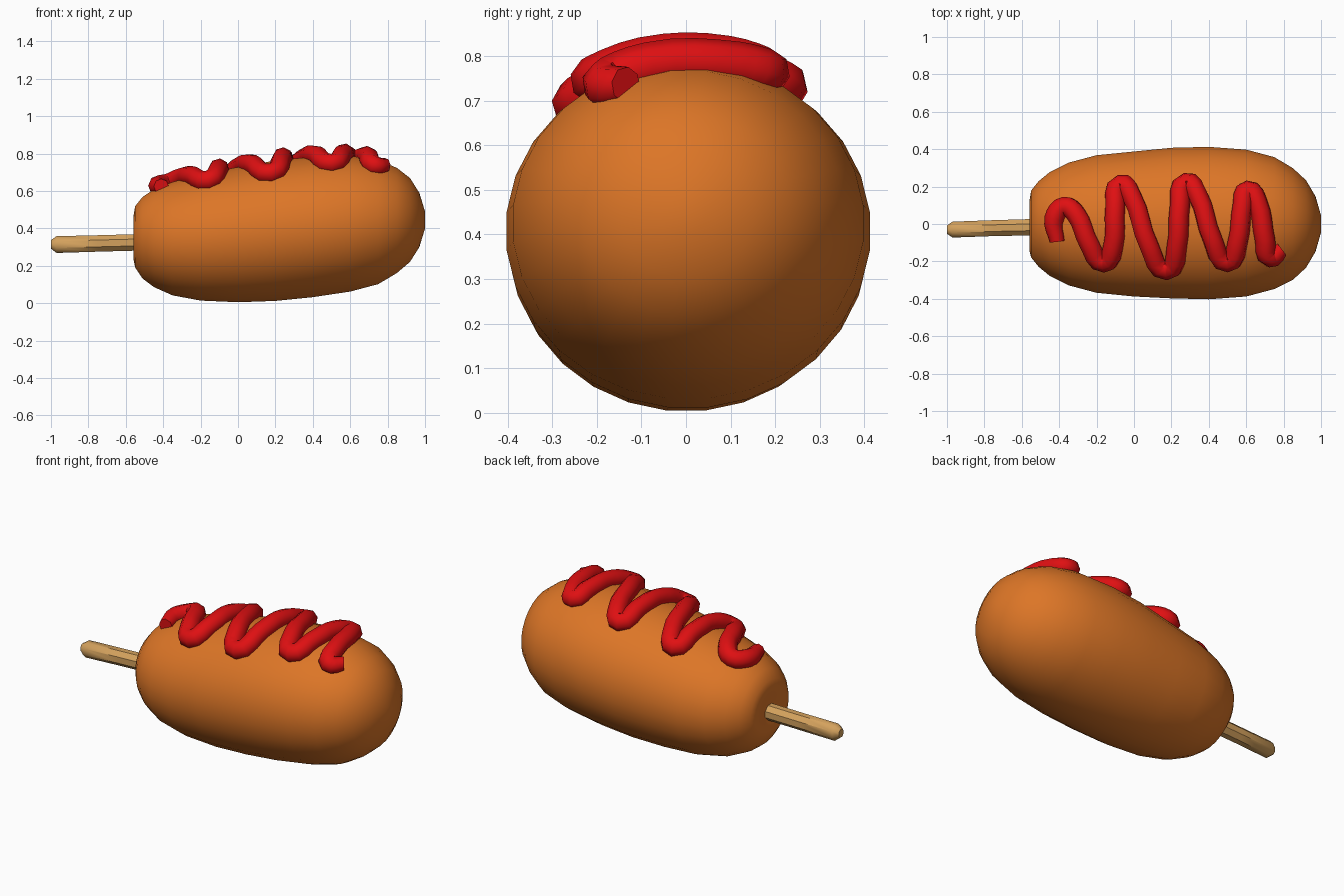
import bpy, bmesh, math
from mathutils import Vector

cube = bpy.data.objects.get("Cube")
if cube:
    bpy.data.objects.remove(cube, do_unlink=True)


def material(name, color):
    m = bpy.data.materials.new(name)
    m.use_nodes = True
    m.diffuse_color = (*color, 1)
    bsdf = next(n for n in m.node_tree.nodes if n.type == 'BSDF_PRINCIPLED')
    bsdf.inputs["Base Color"].default_value = (*color, 1)
    bsdf.inputs["Roughness"].default_value = 0.6
    return m


batter = material("golden batter", (0.72, 0.18, 0.02))
red = material("red sauce", (0.74, 0.005, 0.006))
wood = material("pale wood", (0.66, 0.36, 0.11))


def select(obj):
    bpy.ops.object.select_all(action='DESELECT')
    obj.select_set(True)
    bpy.context.view_layer.objects.active = obj


def loft(name, stations, sides, mat, angle):
    """Skin elliptical rings given as (x, bottom, top, half width, y centre)."""
    bm = bmesh.new()
    rings = []
    for x, low, high, half, yc in stations:
        ring = []
        for i in range(sides):
            a = math.tau * (i + 0.5) / sides
            ring.append(bm.verts.new((x, yc + half * math.cos(a),
                                      (low + high) / 2 + (high - low) / 2 * math.sin(a))))
        rings.append(ring)
    for r, s in zip(rings, rings[1:]):
        for i in range(sides):
            j = (i + 1) % sides
            bm.faces.new((r[i], r[j], s[j], s[i]))
    bm.faces.new(rings[0])
    bm.faces.new(rings[-1])
    bmesh.ops.recalc_face_normals(bm, faces=bm.faces)
    mesh = bpy.data.meshes.new(name)
    bm.to_mesh(mesh)
    bm.free()
    mesh.materials.append(mat)
    obj = bpy.data.objects.new(name, mesh)
    bpy.context.collection.objects.link(obj)
    select(obj)
    bpy.ops.object.shade_smooth_by_angle(angle=math.radians(angle))
    return obj


# Battered body, slightly tilted, dimpled where the stick enters
body = [
    (-0.54, 0.28, 0.40, 0.07, -0.01), (-0.56, 0.24, 0.46, 0.13, -0.01),
    (-0.55, 0.19, 0.52, 0.18, 0), (-0.51, 0.13, 0.57, 0.23, 0),
    (-0.45, 0.085, 0.61, 0.28, 0), (-0.35, 0.04, 0.65, 0.33, 0),
    (-0.2, 0.012, 0.69, 0.37, 0), (0, 0.003, 0.73, 0.39, 0),
    (0.2, 0.01, 0.765, 0.405, 0.005), (0.4, 0.03, 0.785, 0.41, 0.005),
    (0.6, 0.06, 0.79, 0.395, 0.005), (0.75, 0.10, 0.768, 0.355, 0.005),
    (0.85, 0.16, 0.725, 0.30, 0), (0.92, 0.22, 0.67, 0.235, 0),
    (0.97, 0.30, 0.59, 0.15, 0), (1.0, 0.40, 0.49, 0.045, 0),
]
loft("battered_body", body, 28, batter, 60)

# Wooden stick with a blunt tip
stick = [(-1.0, 0.29, 0.34, 0.024, -0.03), (-0.97, 0.265, 0.362, 0.046, -0.03),
         (-0.75, 0.272, 0.367, 0.046, -0.022), (-0.45, 0.28, 0.375, 0.048, -0.015)]
loft("wooden_stick", stick, 8, wood, 40)


def surface(x, y, lift):
    """Point a little above the top of the body."""
    for a, b in zip(body, body[1:]):
        if a[0] <= x <= b[0]:
            t = (x - a[0]) / (b[0] - a[0])
            _, low, high, half, yc = [p + (q - p) * t for p, q in zip(a, b)]
            v = (y - yc) / half
            s = math.sqrt(max(0, 1 - v * v))
            n = Vector((0, v, s)).normalized()
            return Vector((x, y, (low + high) / 2 + (high - low) / 2 * s)) + n * lift


# Zigzag of sauce following the top of the body
path = [(-0.41, -0.09), (-0.425, 0.03), (-0.37, 0.09), (-0.31, 0.05),
        (-0.24, -0.10), (-0.16, -0.20), (-0.11, -0.11), (-0.10, 0.08),
        (-0.07, 0.205), (-0.01, 0.14), (0.08, -0.11), (0.175, -0.24),
        (0.23, -0.11), (0.245, 0.09), (0.28, 0.215), (0.34, 0.15),
        (0.42, -0.08), (0.50, -0.20), (0.555, -0.09), (0.58, 0.09),
        (0.61, 0.175), (0.66, 0.11), (0.70, -0.08), (0.73, -0.175),
        (0.79, -0.13)]
curve = bpy.data.curves.new("sauce_zigzag", 'CURVE')
curve.dimensions = '3D'
curve.bevel_depth = 0.054
curve.bevel_resolution = 2
curve.resolution_u = 4
curve.use_fill_caps = True
spline = curve.splines.new('BEZIER')
spline.bezier_points.add(len(path) - 1)
for point, (x, y) in zip(spline.bezier_points, path):
    point.co = surface(x, y, 0.012)
    point.handle_left_type = point.handle_right_type = 'AUTO'
for end in (0, -1):
    spline.bezier_points[end].radius = 0.75
curve.materials.append(red)
sauce = bpy.data.objects.new("sauce_zigzag", curve)
bpy.context.collection.objects.link(sauce)
select(sauce)
bpy.ops.object.convert(target='MESH')
bpy.ops.object.shade_smooth_by_angle(angle=math.radians(50))
